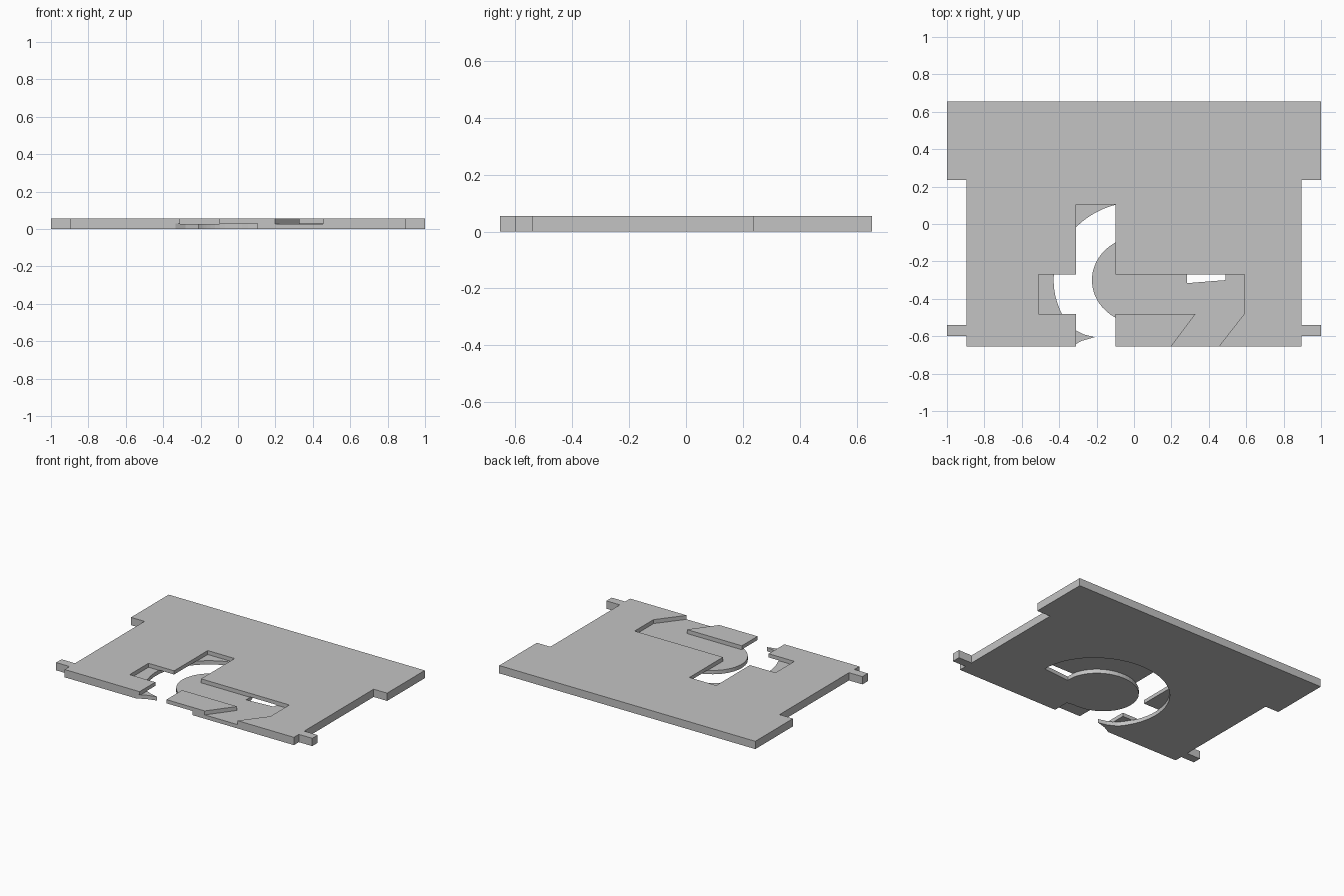
import bpy
import bmesh
from math import cos, sin, radians

THICK = 0.055

default = bpy.data.objects.get("Cube")
if default:
    bpy.data.objects.remove(default, do_unlink=True)

grey = bpy.data.materials.new("plain grey")
grey.use_nodes = True
colour = (0.55, 0.55, 0.55, 1)
grey.diffuse_color = colour
grey.node_tree.nodes["Principled BSDF"].inputs["Base Color"].default_value = colour


def prism(name, outline, z0, z1):
    """Extrude a flat outline between two heights."""
    bm = bmesh.new()
    face = bm.faces.new([bm.verts.new((x, y, z0)) for x, y in outline])
    ext = bmesh.ops.extrude_face_region(bm, geom=[face])
    top = [v for v in ext["geom"] if isinstance(v, bmesh.types.BMVert)]
    bmesh.ops.translate(bm, verts=top, vec=(0, 0, z1 - z0))
    bmesh.ops.recalc_face_normals(bm, faces=bm.faces)
    mesh = bpy.data.meshes.new(name)
    bm.to_mesh(mesh)
    bm.free()
    mesh.materials.append(grey)
    obj = bpy.data.objects.new(name, mesh)
    bpy.context.scene.collection.objects.link(obj)
    return obj


def arc(rx, ry, start, end, steps):
    """Points along an elliptical bowl."""
    angles = [radians(start + (end - start) * i / steps) for i in range(steps + 1)]
    return [(0.03 + rx * cos(a), -0.3 + ry * sin(a)) for a in angles]


def carve(target, cutter):
    """Subtract the cutter, bake the result and drop the cutter."""
    cutter.hide_render = True
    mod = target.modifiers.new("carve", "BOOLEAN")
    mod.operation = "DIFFERENCE"
    mod.solver = "EXACT"
    mod.object = cutter
    graph = bpy.context.evaluated_depsgraph_get()
    graph.update()
    mesh = bpy.data.meshes.new_from_object(target.evaluated_get(graph))
    target.modifiers.clear()
    target.data = mesh
    bpy.data.objects.remove(cutter, do_unlink=True)


# Plate with wide back shoulders and small front side tabs
half = [(0.895, -0.655), (0.895, -0.6), (1, -0.6), (1, -0.54),
        (0.895, -0.54), (0.895, 0.235), (1, 0.235), (1, 0.655)]
plate = prism("plate", half + [(-x, y) for x, y in reversed(half)], 0, THICK)

# Angular recess in the upper half, open at the front edge
angular = [(-0.31, -0.8), (-0.10, -0.8), (-0.10, -0.48), (0.33, -0.48),
           (0.09, -0.8), (0.34, -0.8), (0.59, -0.48), (0.59, -0.27),
           (-0.10, -0.27), (-0.10, 0.105), (-0.31, 0.105), (-0.31, -0.27),
           (-0.51, -0.27), (-0.51, -0.48), (-0.31, -0.48)]
carve(plate, prism("angular_cutter", angular, 0.027, 0.1))

# Curved recess in the lower half, overlapping to leave through openings
curved = arc(0.46, 0.42, 0, 218, 40)
curved += [(-0.27, -0.59), (-0.21, -0.605), (-0.28, -0.625), (-0.335, -0.655),
           (-0.4, -0.72), (0.105, -0.72), (0.105, -0.54)]
curved += arc(0.255, 0.233, 275, -4, 40)
carve(plate, prism("curved_cutter", curved, -0.1, 0.029))
